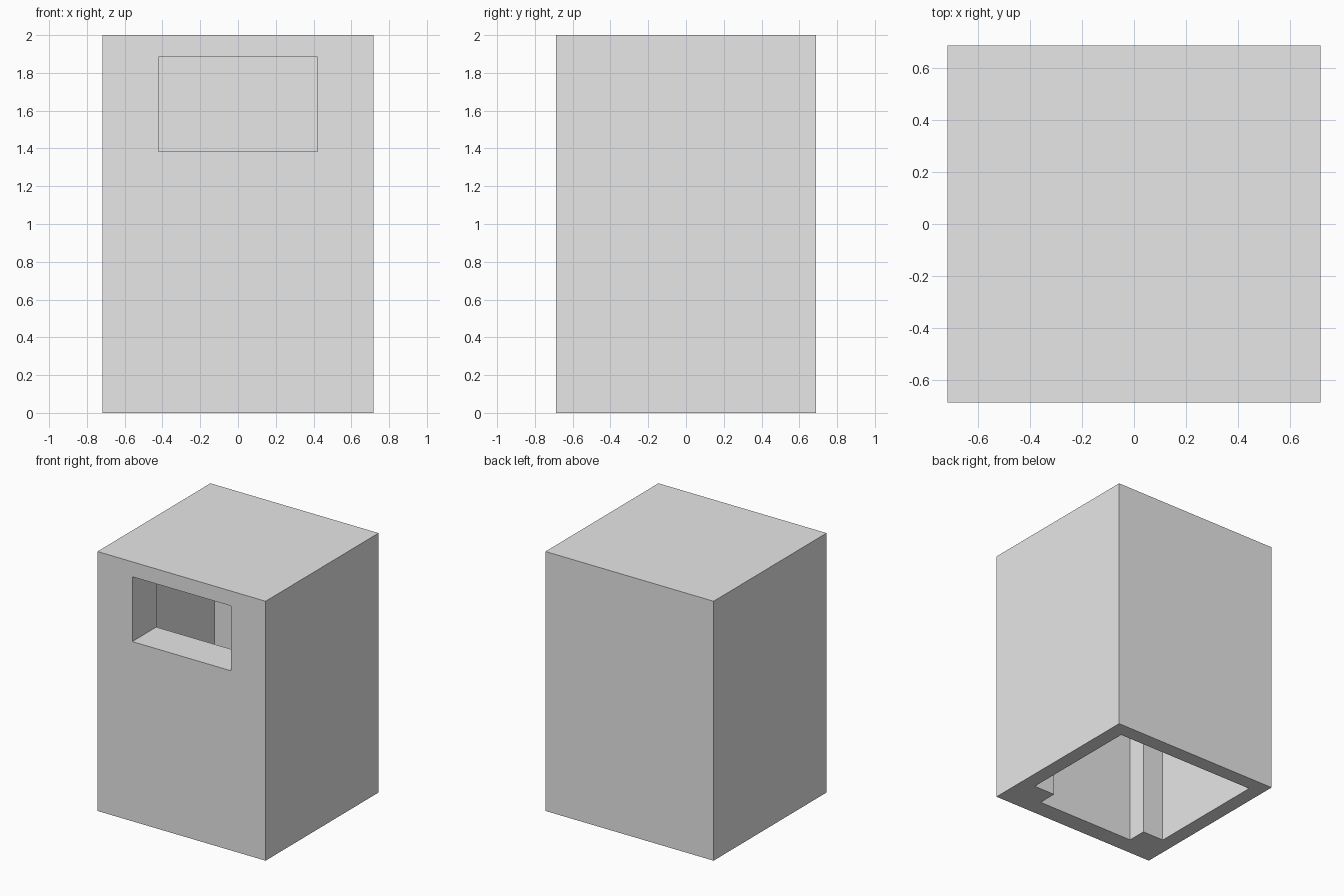
import bpy

# Remove the default cube
if "Cube" in bpy.data.objects:
    bpy.data.objects.remove(bpy.data.objects["Cube"], do_unlink=True)

# Overall sizes
HALF_X, HALF_Y, HEIGHT = 0.717, 0.688, 2.0
WALL = 0.115
INNER_FRONT = -0.395
WINDOW_HALF = 0.42
SILL = 1.385
CEILING = HEIGHT - WALL


def box(name, x, y, z):
    """Axis-aligned box from (low, high) pairs."""
    bpy.ops.mesh.primitive_cube_add(size=1)
    obj = bpy.context.object
    obj.name = obj.data.name = name
    for v in obj.data.vertices:
        v.co = [span[0] if c < 0 else span[1]
                for c, span in zip(v.co, (x, y, z))]
    return obj


def carve(target, cutter):
    """Cut one box out of the target and discard it."""
    cutter.hide_render = True
    mod = target.modifiers.new(cutter.name, 'BOOLEAN')
    mod.operation = 'DIFFERENCE'
    mod.solver = 'EXACT'
    mod.object = cutter
    bpy.context.view_layer.objects.active = target
    bpy.ops.object.modifier_apply(modifier=mod.name)
    bpy.data.objects.remove(cutter, do_unlink=True)


# Plain grey finish
grey = bpy.data.materials.new("light_grey")
grey.use_nodes = True
grey.diffuse_color = (0.8, 0.8, 0.8, 1)
grey.node_tree.nodes["Principled BSDF"].inputs["Base Color"].default_value = (0.8, 0.8, 0.8, 1)

# Outer shell
shell = box("hollow_booth", (-HALF_X, HALF_X), (-HALF_Y, HALF_Y), (0, HEIGHT))

# Main cavity, open at the bottom
inner_x = HALF_X - WALL
carve(shell, box("cavity_cutter", (-inner_x, inner_x),
                 (INNER_FRONT, HALF_Y - WALL), (-0.1, CEILING)))

# Window through the thick front wall
carve(shell, box("window_cutter", (-WINDOW_HALF, WINDOW_HALF),
                 (-HALF_Y - 0.1, 0), (SILL, CEILING)))

# Recess inside the front wall below the sill
carve(shell, box("recess_cutter", (-WINDOW_HALF, WINDOW_HALF),
                 (INNER_FRONT - 0.15, 0), (-0.1, SILL - 0.15)))

shell.data.materials.clear()
shell.data.materials.append(grey)
for face in shell.data.polygons:
    face.material_index = 0
    face.use_smooth = False
